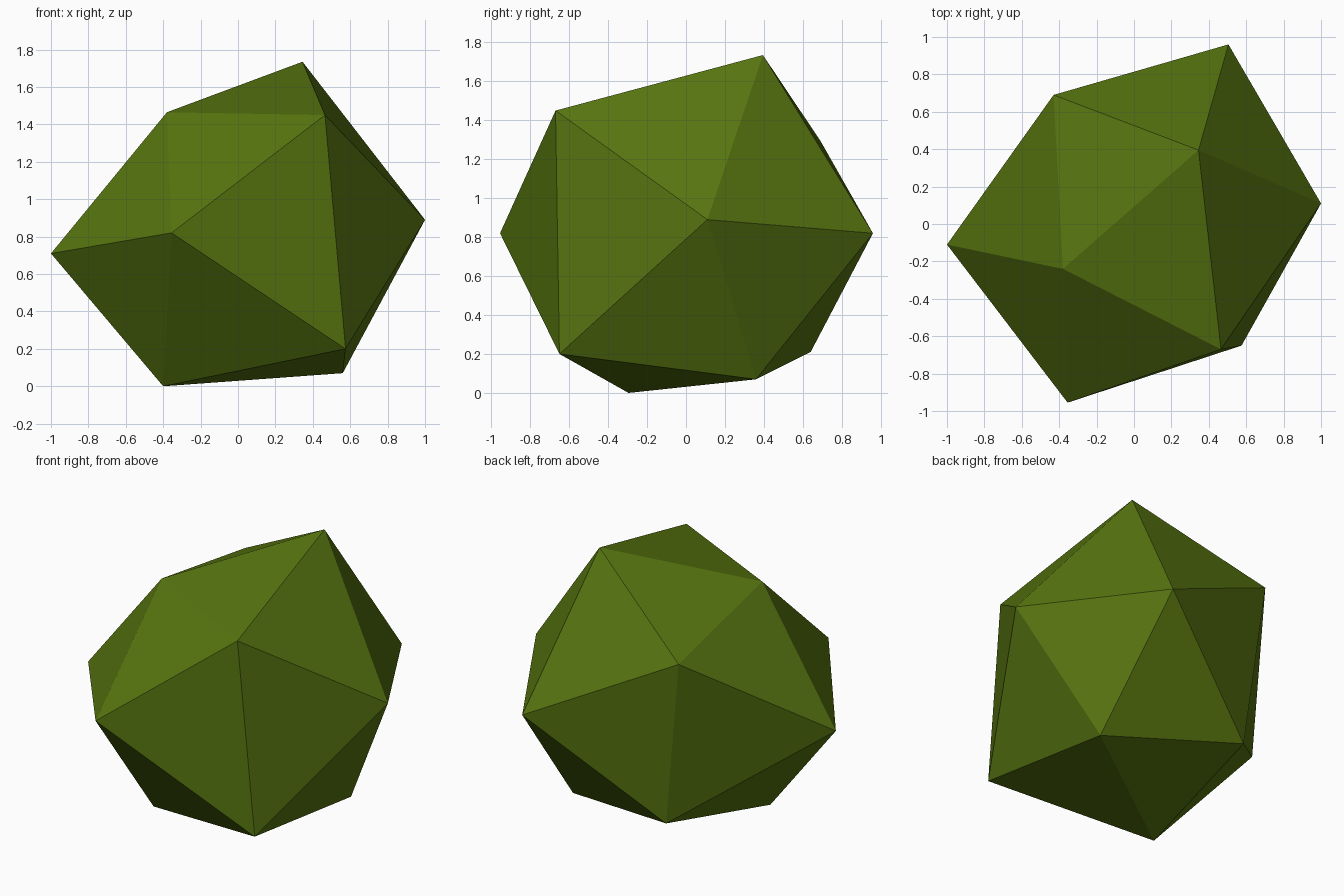
import bpy, bmesh

if "Cube" in bpy.data.objects:
    bpy.data.objects.remove(bpy.data.objects["Cube"])

# Corners of the uneven twenty-sided boulder, listed top to bottom
CORNERS = [
    (0.345, 0.395, 1.735), (-0.38, -0.24, 1.465), (0.465, -0.67, 1.45), (-0.43, 0.69, 1.295),
    (1.0, 0.11, 0.89), (-0.355, -0.955, 0.82), (0.505, 0.96, 0.82), (-1.0, -0.11, 0.71),
    (-0.305, 0.64, 0.21), (0.575, -0.65, 0.20), (0.56, 0.36, 0.07), (-0.40, -0.295, 0.0),
]

# Flat moss green
green = bpy.data.materials.new("moss_green")
green.diffuse_color = (0.095, 0.178, 0.005, 1.0)
green.use_nodes = True
green.node_tree.nodes["Principled BSDF"].inputs["Base Color"].default_value = green.diffuse_color

# Boulder: convex skin over the corners, flat shaded
bm = bmesh.new()
for co in CORNERS:
    bm.verts.new(co)
bmesh.ops.convex_hull(bm, input=list(bm.verts))
bmesh.ops.recalc_face_normals(bm, faces=list(bm.faces))
for f in bm.faces:
    f.smooth = False

mesh = bpy.data.meshes.new("boulder")
bm.to_mesh(mesh)
bm.free()
mesh.materials.append(green)
bpy.context.collection.objects.link(bpy.data.objects.new("boulder", mesh))
